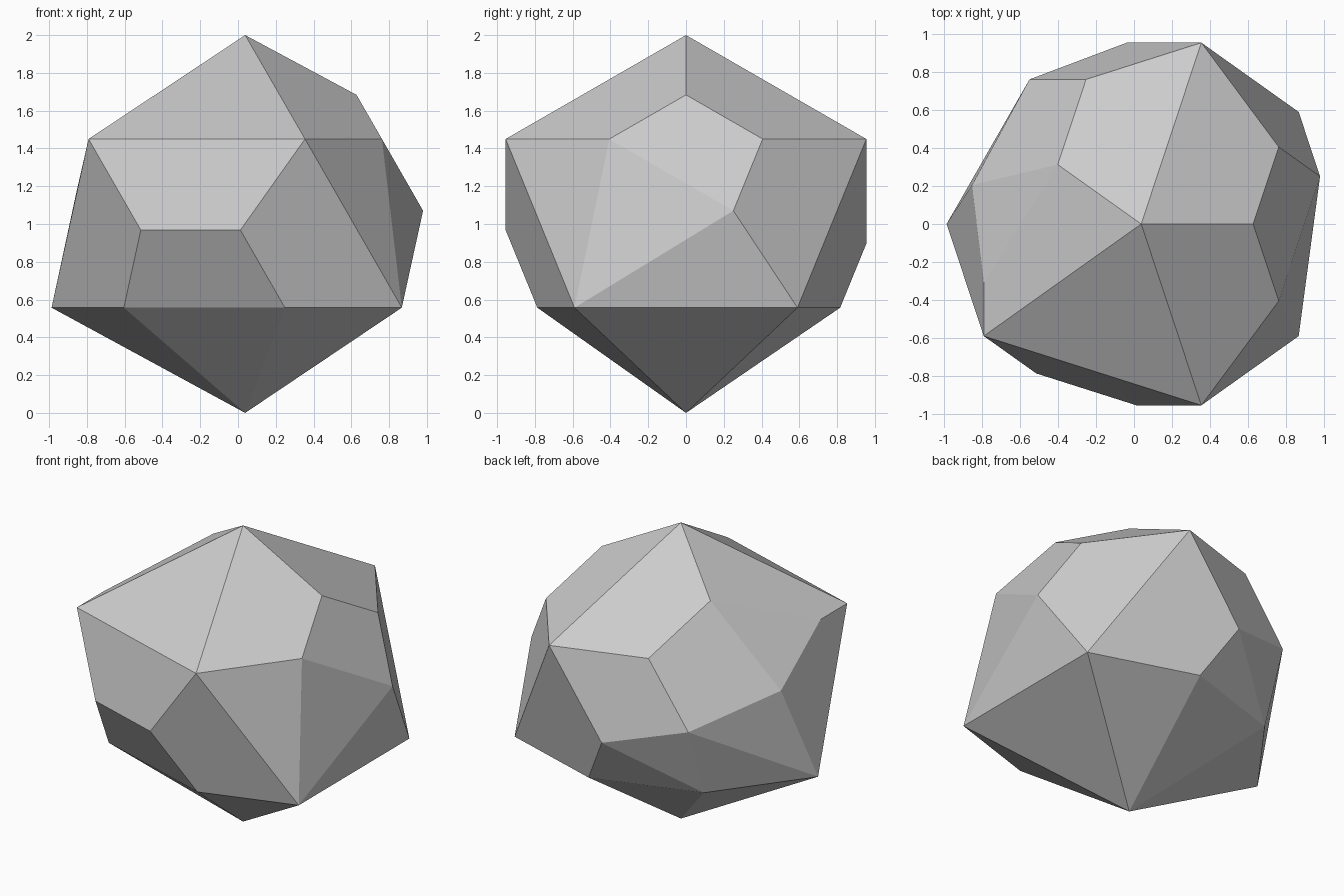
import bpy, bmesh, math
from mathutils import Vector

if "Cube" in bpy.data.objects:
    bpy.data.objects.remove(bpy.data.objects["Cube"])

# Colour of the whole stone
grey = bpy.data.materials.new("stone grey")
grey.diffuse_color = (0.6, 0.6, 0.6, 1)
grey.use_nodes = True
grey.node_tree.nodes["Principled BSDF"].inputs["Base Color"].default_value = grey.diffuse_color

CX = 0.038


def ring(deg, z):
    """Corner of a five-sided ring around the upright axis."""
    a = math.radians(deg)
    return Vector((CX + 1.025 * math.cos(a), 1.004 * math.sin(a), z))


# Twenty-sided base solid: two poles and two staggered rings
top, bottom = Vector((CX, 0, 2)), Vector((CX, 0, 0))
up = {d: ring(d, 1.45) for d in (0, 72, 144, 216, 288)}
low = {d: ring(d, 0.557) for d in (36, 108, 180, 252, 324)}

# Untouched corners
points = [top, bottom, up[72], up[216], up[288], low[36], low[180], low[324]]


def chip(corner, fraction, neighbours):
    """Replace a corner by points part of the way along its edges."""
    points.extend(corner.lerp(n, fraction) for n in neighbours)


# Chipped corners: right, front left, back, back left
chip(up[0], 0.425, [top, up[72], up[288], low[36]])
chip(low[252], 0.46, [up[288], up[216], low[180], low[324]])
chip(low[108], 0.38, [up[72], low[180], low[36]])
chip(up[144], 0.47, [top, up[72], low[108]])
chip(up[144], 0.76, [up[216]])
points.append(Vector((-0.853, 0.205, 1.18)))

# Stone: flat-faced skin around all corners
bm = bmesh.new()
for p in points:
    bm.verts.new(p)
res = bmesh.ops.convex_hull(bm, input=bm.verts[:])
loose = [v for v in bm.verts if not v.link_faces]
bmesh.ops.delete(bm, geom=loose, context='VERTS')
bmesh.ops.dissolve_limit(bm, angle_limit=math.radians(1.0),
                         verts=bm.verts[:], edges=bm.edges[:])
bmesh.ops.recalc_face_normals(bm, faces=bm.faces[:])
mesh = bpy.data.meshes.new("faceted_stone")
bm.to_mesh(mesh)
bm.free()
mesh.materials.append(grey)
stone = bpy.data.objects.new("faceted_stone", mesh)
bpy.context.collection.objects.link(stone)
